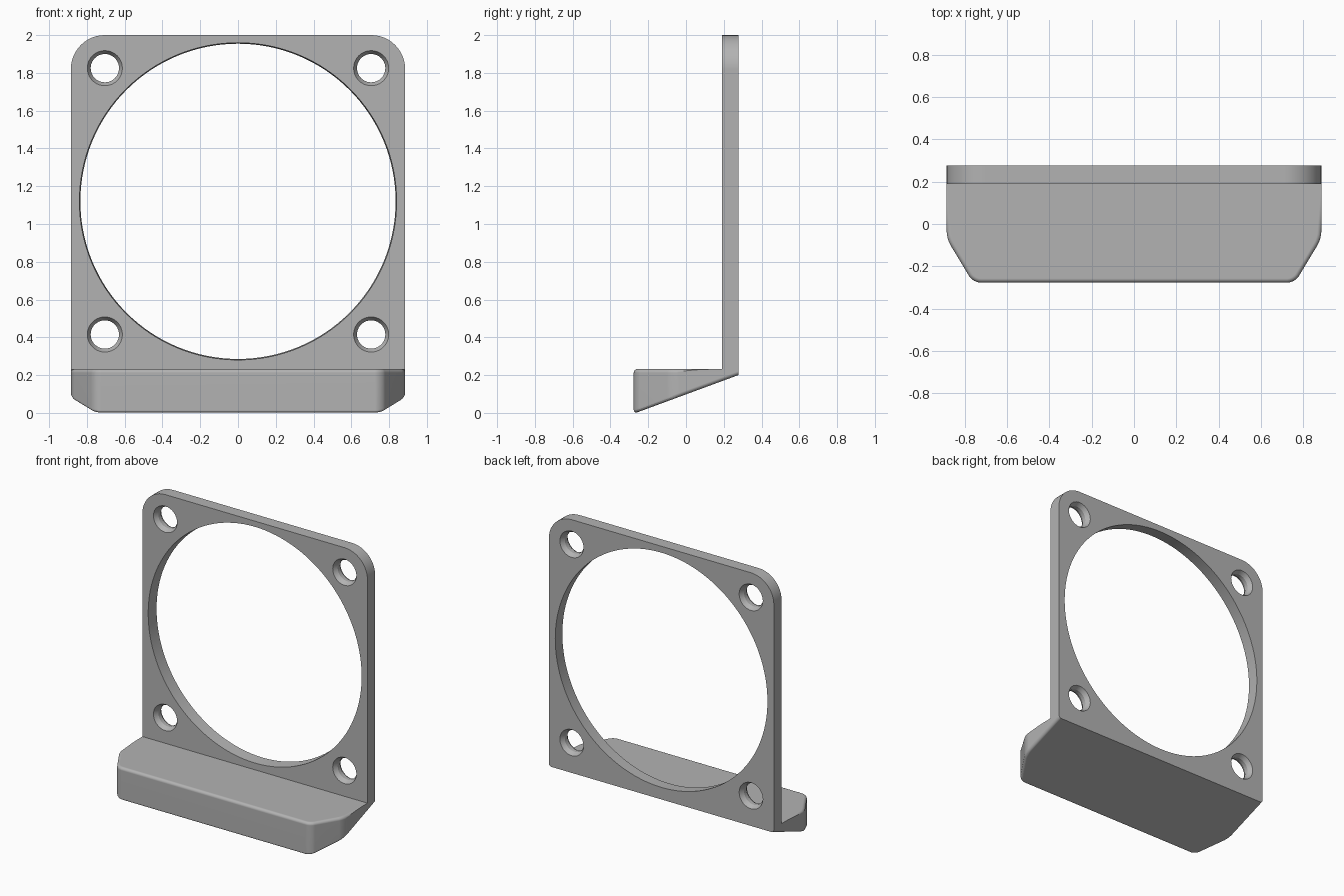
import bpy, bmesh
from math import tau
from mathutils import Vector

if "Cube" in bpy.data.objects:
    bpy.data.objects.remove(bpy.data.objects["Cube"], do_unlink=True)

HALF = 0.885              # half width
FRONT, FACE, BACK = -0.277, 0.19, 0.277
SHELF, TOP = 0.232, 2.0   # top of the ledge, top of the plate

grey = bpy.data.materials.new("light grey")
grey.use_nodes = True
grey.diffuse_color = (0.45, 0.45, 0.45, 1)
grey.node_tree.nodes["Principled BSDF"].inputs["Base Color"].default_value = (0.45, 0.45, 0.45, 1)


def add_object(name, bm):
    bmesh.ops.recalc_face_normals(bm, faces=bm.faces[:])
    mesh = bpy.data.meshes.new(name)
    bm.to_mesh(mesh)
    bm.free()
    mesh.materials.append(grey)
    obj = bpy.data.objects.new(name, mesh)
    bpy.context.collection.objects.link(obj)
    return obj


def round_edges(bm, test, radius, segments):
    bm.normal_update()
    edges = [e for e in bm.edges if test(e, e.verts[0].co, e.verts[1].co)]
    bmesh.ops.bevel(bm, geom=edges, offset=radius, segments=segments,
                    profile=0.5, affect='EDGES', clamp_overlap=True)


def near(a, b):
    return abs(a - b) < 1e-4


def lathe_cutter(name, profile, x, z, steps):
    """Solid of revolution about the y direction, from (radius, y) pairs."""
    bm = bmesh.new()
    ring = [(0, profile[0][1])] + profile + [(0, profile[-1][1])]
    verts = [bm.verts.new((x + r, y, z)) for r, y in ring]
    edges = [bm.edges.new(pair) for pair in zip(verts, verts[1:])]
    bmesh.ops.spin(bm, geom=verts + edges, cent=(x, 0, z), axis=(0, 1, 0),
                   angle=tau, steps=steps)
    bmesh.ops.remove_doubles(bm, verts=bm.verts[:], dist=1e-5)
    cutter = add_object(name, bm)
    cutter.hide_render = True
    return cutter


# Body: L-shaped side profile with a sloping underside, extruded across
bm = bmesh.new()
outline = [(FRONT, -0.004), (BACK, 0.2), (BACK, TOP), (FACE, TOP), (FACE, SHELF), (FRONT, SHELF)]
side = bm.faces.new([bm.verts.new((-HALF, y, z)) for y, z in outline])
grown = bmesh.ops.extrude_face_region(bm, geom=[side])
bmesh.ops.translate(bm, vec=(2 * HALF, 0, 0),
                    verts=[g for g in grown["geom"] if isinstance(g, bmesh.types.BMVert)])
bmesh.ops.recalc_face_normals(bm, faces=bm.faces[:])

# Slanted front corners of the ledge
for s in (-1, 1):
    cut = bmesh.ops.bisect_plane(bm, geom=bm.verts[:] + bm.edges[:] + bm.faces[:],
                                 plane_co=(s * HALF, -0.07, 0),
                                 plane_no=Vector((s * 0.207, -0.125, 0)).normalized(),
                                 clear_outer=True)
    bmesh.ops.holes_fill(bm, edges=[e for e in bm.edges if e.is_boundary], sides=0)
bmesh.ops.recalc_face_normals(bm, faces=bm.faces[:])

# Rounded plate corners, then the ledge's upright, upper and lower edges
round_edges(bm, lambda e, a, b: near(a.z, TOP) and near(b.z, TOP)
            and near(abs(a.x), HALF) and near(a.x, b.x), 0.18, 12)
round_edges(bm, lambda e, a, b: near(a.x, b.x) and near(a.y, b.y) and a.y < 0, 0.035, 4)
round_edges(bm, lambda e, a, b: near(a.z, SHELF) and near(b.z, SHELF)
            and a.y < 0 and b.y < 0, 0.035, 5)
round_edges(bm, lambda e, a, b: sum(f.normal.z < -0.8 for f in e.link_faces) == 1
            and not (near(a.y, BACK) and near(b.y, BACK)), 0.02, 4)
body = add_object("mounting_bracket", bm)

# Large opening and four screw holes, countersunk from both sides
cutters = [lathe_cutter("opening_cutter", [(0.842, 0.15), (0.832, 0.32)], 0, 1.12, 128)]
sink = [(0.111, FACE - 0.03), (0.075, FACE + 0.03), (0.075, BACK - 0.03), (0.111, BACK + 0.03)]
for x in (-0.705, 0.705):
    for z in (0.415, 1.825):
        cutters.append(lathe_cutter("screw_hole_cutter", sink, x, z, 40))

bpy.ops.object.select_all(action='DESELECT')
body.select_set(True)
bpy.context.view_layer.objects.active = body
for cutter in cutters:
    mod = body.modifiers.new("hole", 'BOOLEAN')
    mod.operation, mod.solver, mod.object = 'DIFFERENCE', 'EXACT', cutter
    bpy.ops.object.modifier_apply(modifier=mod.name)
    bpy.data.objects.remove(cutter, do_unlink=True)

# Smooth curves, crisp flats
bpy.ops.object.shade_smooth_by_angle(angle=0.42)
weighted = body.modifiers.new("flat_faces", 'WEIGHTED_NORMAL')
weighted.keep_sharp = True
